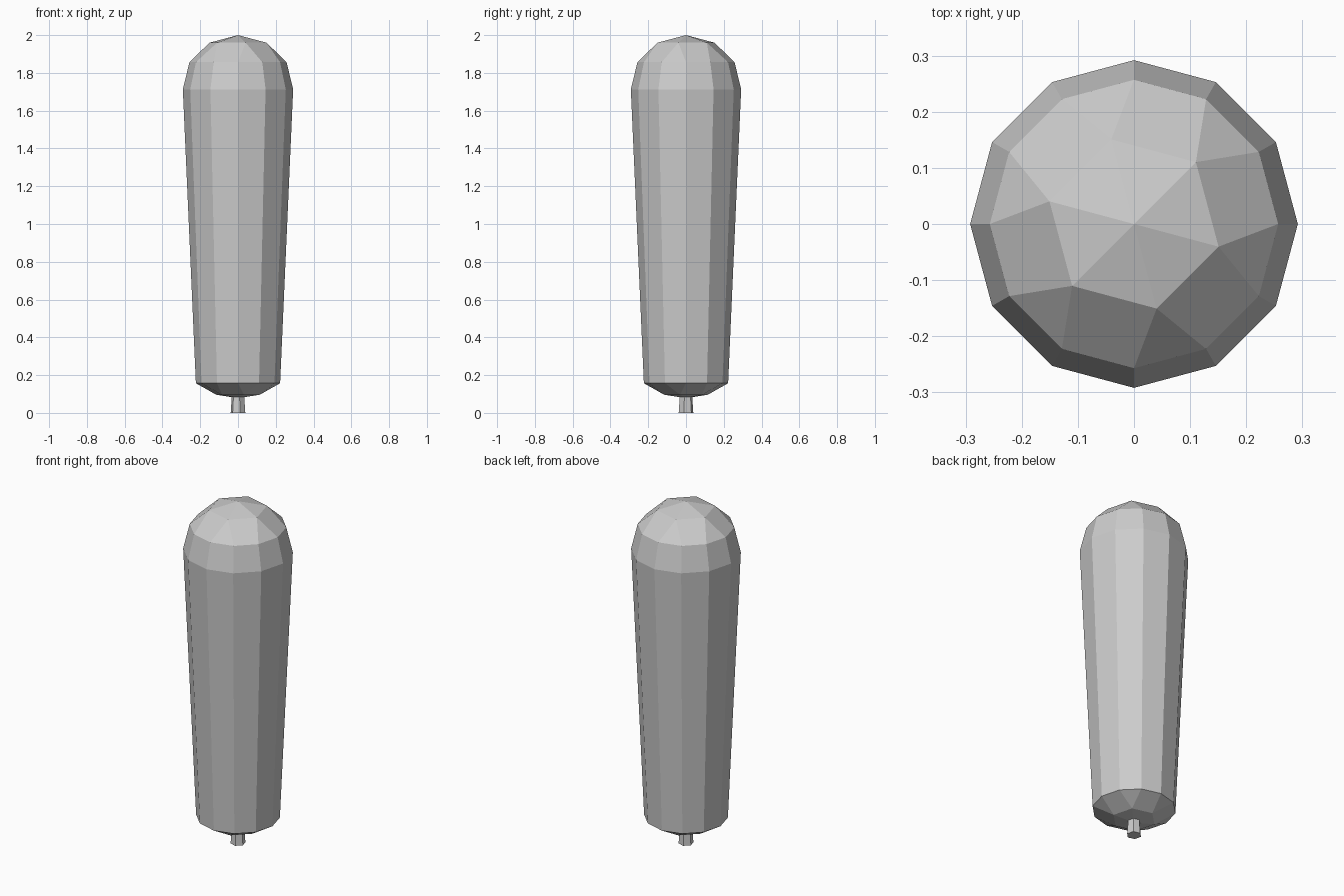
import bpy, bmesh
from math import cos, sin, radians

cube = bpy.data.objects.get("Cube")
if cube:
    bpy.data.objects.remove(cube, do_unlink=True)


def material(name, rgb):
    mat = bpy.data.materials.new(name)
    mat.use_nodes = True
    mat.diffuse_color = (*rgb, 1)
    mat.node_tree.nodes["Principled BSDF"].inputs["Base Color"].default_value = (*rgb, 1)
    return mat


def ring(bm, n, r, z, start=0):
    angles = [radians(start + 360 * i / n) for i in range(n)]
    return [bm.verts.new((r * cos(a), r * sin(a), z)) for a in angles]


def bridge(bm, a, b):
    n = len(a)
    for i in range(n):
        j = (i + 1) % n
        bm.faces.new((a[i], a[j], b[j], b[i]))


def cap(bm, outer, r, z, tip_z):
    """Close a 12-sided ring through a 6-sided ring to a point."""
    inner = ring(bm, 6, r, z, 45)
    tip = bm.verts.new((0, 0, tip_z))
    for i in range(6):
        j = (i + 1) % 6
        a, b, c = (outer[(2 * i + k) % 12] for k in (1, 2, 3))
        bm.faces.new((a, b, inner[i]))
        bm.faces.new((b, c, inner[j], inner[i]))
        bm.faces.new((inner[i], inner[j], tip))


def finish(bm, name, mat):
    bmesh.ops.recalc_face_normals(bm, faces=bm.faces)
    mesh = bpy.data.meshes.new(name)
    bm.to_mesh(mesh)
    bm.free()
    mesh.materials.append(mat)
    obj = bpy.data.objects.new(name, mesh)
    bpy.context.collection.objects.link(obj)


grey = material("light grey", (0.6, 0.6, 0.6))

# Tapered body with a domed top and shallow underside
bm = bmesh.new()
rings = [ring(bm, 12, r, z) for r, z in ((0.223, 0.157), (0.292, 1.713), (0.257, 1.857))]
for low, high in zip(rings, rings[1:]):
    bridge(bm, low, high)
cap(bm, rings[-1], 0.156, 1.96, 2.0)
cap(bm, rings[0], 0.119, 0.096, 0.078)
finish(bm, "body", grey)

# Short stem under the body
bm = bmesh.new()
foot = ring(bm, 6, 0.04, 0, 45)
top = ring(bm, 6, 0.034, 0.09, 45)
bridge(bm, foot, top)
bm.faces.new(foot)
bm.faces.new(top)
finish(bm, "stem", grey)
